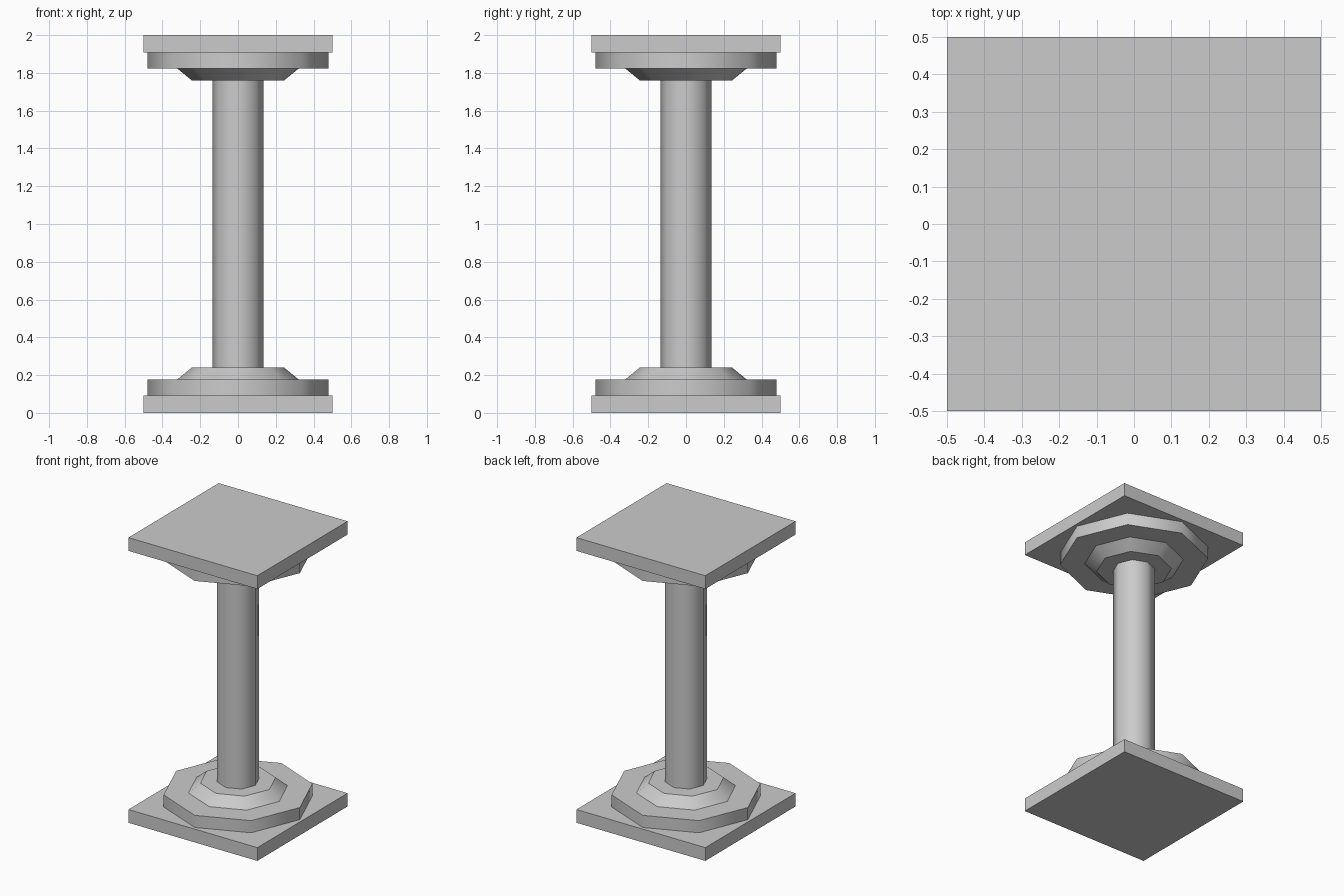
import bpy
import bmesh
import math
from mathutils import Matrix

default_cube = bpy.data.objects.get("Cube")
if default_cube:
    bpy.data.objects.remove(default_cube, do_unlink=True)

SIDES = 8
HEIGHT = 2.0

# One plain stone colour
stone = bpy.data.materials.new("grey_stone")
stone.use_nodes = True
stone_colour = (0.6, 0.6, 0.6, 1.0)
stone.diffuse_color = stone_colour
stone.node_tree.nodes["Principled BSDF"].inputs["Base Color"].default_value = stone_colour


def add_object(name, bm):
    bmesh.ops.recalc_face_normals(bm, faces=bm.faces)
    mesh = bpy.data.meshes.new(name)
    bm.to_mesh(mesh)
    bm.free()
    mesh.materials.append(stone)
    obj = bpy.data.objects.new(name, mesh)
    bpy.context.collection.objects.link(obj)


def slab(name, width, z0, z1):
    bm = bmesh.new()
    size = Matrix.Diagonal((width, width, z1 - z0, 1))
    bmesh.ops.create_cube(bm, size=1, matrix=Matrix.Translation((0, 0, (z0 + z1) / 2)) @ size)
    add_object(name, bm)


def drum(name, r0, r1, z0, z1):
    """Eight-sided drum with a corner on each axis, smooth sides and flat caps."""
    bm = bmesh.new()
    rings = []
    for radius, z in ((r0, z0), (r1, z1)):
        angles = [2 * math.pi * i / SIDES for i in range(SIDES)]
        rings.append([bm.verts.new((radius * math.cos(a), radius * math.sin(a), z)) for a in angles])
    low, high = rings
    for i in range(SIDES):
        j = (i + 1) % SIDES
        bm.faces.new((low[i], low[j], high[j], high[i])).smooth = True
    bm.faces.new(low)
    bm.faces.new(high)
    add_object(name, bm)


# Base, and the same stack turned over as the capital
for part, place in (("base", lambda z: z), ("capital", lambda z: HEIGHT - z)):
    slab(part + "_slab", 1.0, *sorted((place(0), place(0.093))))
    drum(part + "_disc", 0.48, 0.48, place(0.093), place(0.178))
    drum(part + "_collar", 0.32, 0.243, place(0.178), place(0.241))

# Shaft
drum("shaft", 0.135, 0.135, 0.241, HEIGHT - 0.241)
